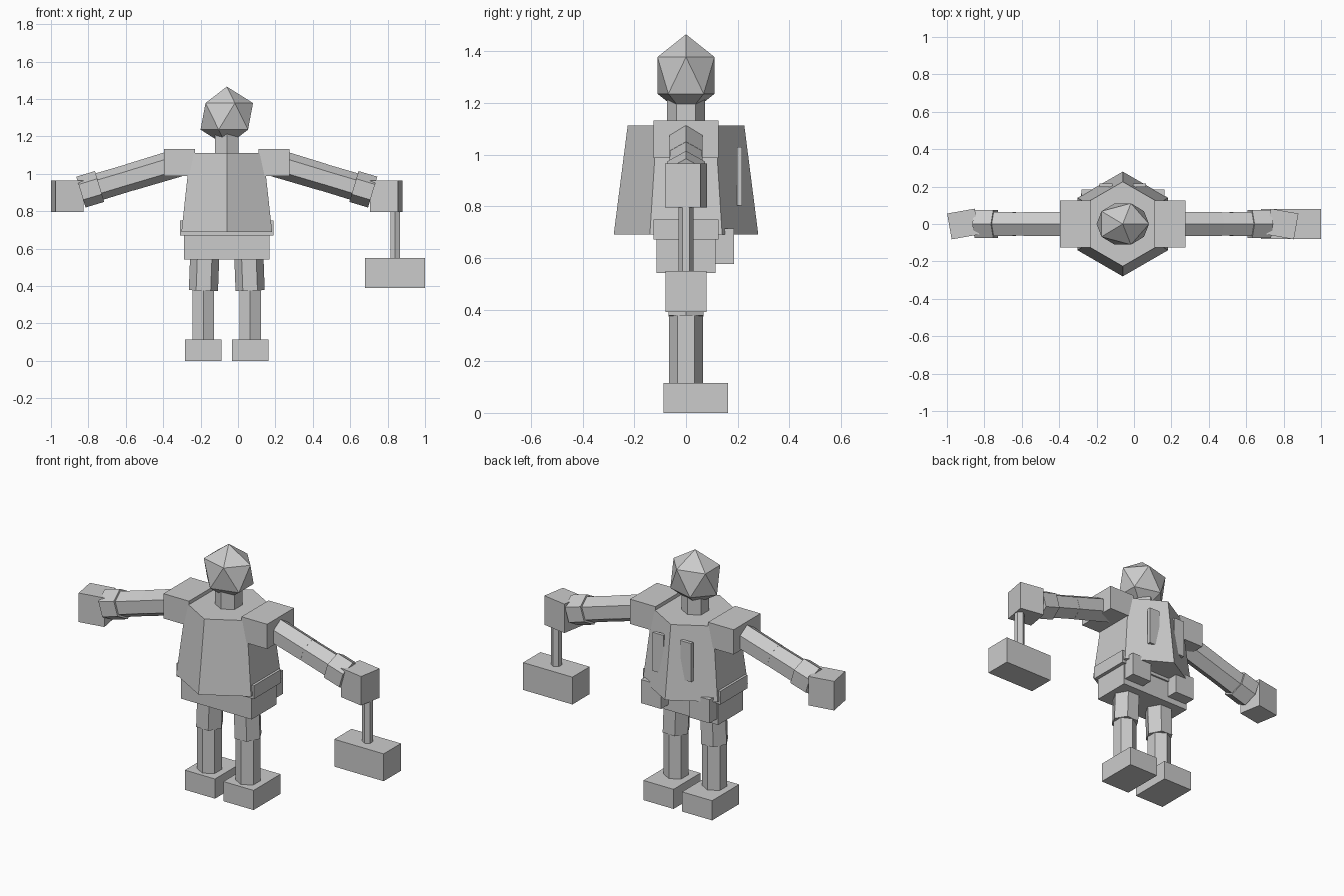
import bpy, bmesh, math
from mathutils import Vector, Matrix

if "Cube" in bpy.data.objects:
    bpy.data.objects.remove(bpy.data.objects["Cube"])

CX = -0.06  # body centre line; the hammer side reaches further out


def finish(name, bm):
    bmesh.ops.recalc_face_normals(bm, faces=bm.faces)
    me = bpy.data.meshes.new(name)
    bm.to_mesh(me)
    bm.free()
    ob = bpy.data.objects.new(name, me)
    bpy.context.collection.objects.link(ob)
    return ob


def box(name, centre, size, turn=0.0):
    bm = bmesh.new()
    m = (Matrix.Translation(centre) @ Matrix.Rotation(math.radians(turn), 4, 'Z')
         @ Matrix.Diagonal((*size, 1)))
    bmesh.ops.create_cube(bm, size=1, matrix=m)
    return finish(name, bm)


def hex_bar(name, a, b, ra, rb, point):
    """Six-sided bar from a to b with one corner facing 'point'."""
    a, b = Vector(a), Vector(b)
    axis = (b - a).normalized()
    u = Vector(point)
    u = (u - axis * u.dot(axis)).normalized()
    v = axis.cross(u)
    bm = bmesh.new()
    rings = []
    for c, r in ((a, ra), (b, rb)):
        rings.append([bm.verts.new(c + r * (u * math.cos(k * math.pi / 3) + v * math.sin(k * math.pi / 3)))
                      for k in range(6)])
        bm.faces.new(rings[-1])
    for k in range(6):
        j = (k + 1) % 6
        bm.faces.new((rings[0][k], rings[0][j], rings[1][j], rings[1][k]))
    return finish(name, bm)


# head and neck
bm = bmesh.new()
bmesh.ops.create_icosphere(bm, subdivisions=1, radius=1,
                           matrix=Matrix.Translation((CX, 0, 1.307)) @ Matrix.Diagonal((0.157, 0.13, 0.159, 1)))
finish("head", bm)
hex_bar("neck", (CX, 0, 1.09), (CX, 0, 1.23), 0.073, 0.073, (0, 1, 0))

# torso, belt and hips
hex_bar("torso", (CX, 0, 0.69), (CX, 0, 1.112), 0.28, 0.226, (0, 1, 0))
box("belt", (CX, 0, 0.71), (0.50, 0.25, 0.078))
box("hips", (CX, 0, 0.62), (0.458, 0.23, 0.155))

for s, side in ((-1, "left"), (1, "right")):
    def P(off, y, z):
        return (CX + s * off, y, z)

    def arm(t):
        # point along the straight, drooping arm at offset t
        return P(t, 0, 1.06 - (t - 0.255) * 0.301)

    # back straps and belt pouches
    box("strap_" + side, P(0.09, 0.207, 0.917), (0.07, 0.02, 0.226))
    box("pouch_" + side, P(0.157, 0.14, 0.646), (0.13, 0.09, 0.138))

    # shoulder, arm, cuff and hand
    box("shoulder_" + side, P(0.253, 0, 1.06), (0.166, 0.25, 0.145))
    hex_bar("upper_arm_" + side, arm(0.255), arm(0.52), 0.075, 0.073, (0, 0, 1))
    hex_bar("forearm_" + side, arm(0.51), arm(0.77), 0.072, 0.074, (0, 0, 1))
    hex_bar("cuff_" + side, arm(0.68), arm(0.78), 0.086, 0.086, (0, 0, 1))
    box("hand_" + side, P(0.853, 0, 0.88), (0.15, 0.14, 0.17), -10 * s)

    # leg and foot
    hex_bar("thigh_" + side, P(0.118, 0, 0.56), P(0.125, 0, 0.375), 0.078, 0.078, (1, 0, 0))
    hex_bar("shin_" + side, P(0.125, 0, 0.40), P(0.125, 0, 0.10), 0.066, 0.066, (0, 1, 0))
    box("foot_" + side, P(0.125, 0.037, 0.0575), (0.195, 0.25, 0.115))

# hammer hanging from the right hand
hex_bar("hammer_handle", (0.84, 0, 0.53), (0.84, 0, 0.86), 0.029, 0.029, (0, 1, 0))
box("hammer_head", (0.84, 0, 0.47), (0.32, 0.16, 0.16))
